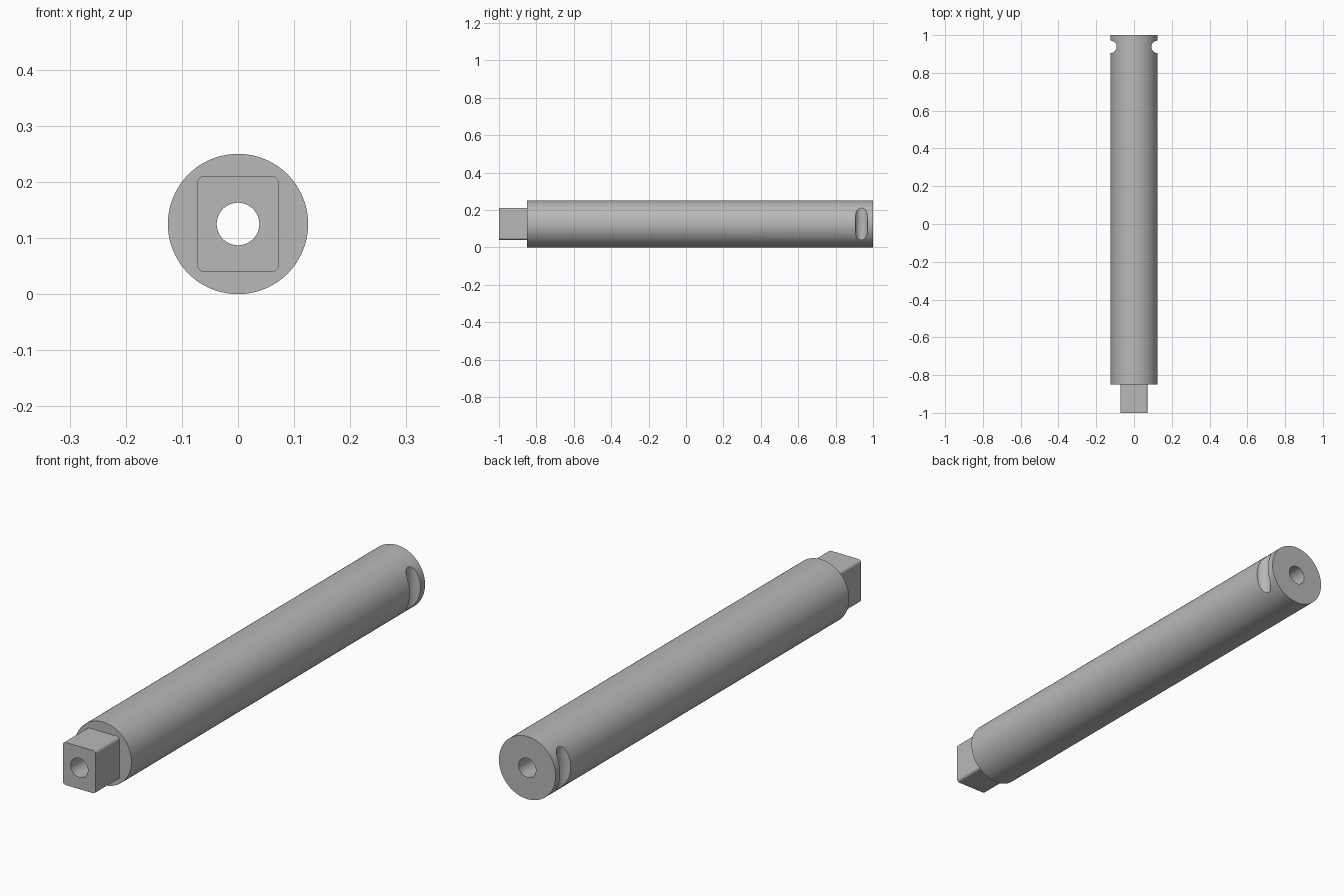
import bpy, bmesh, math
from mathutils import Matrix

default = bpy.data.objects.get("Cube")
if default:
    bpy.data.objects.remove(default, do_unlink=True)

R = 0.125          # shaft radius, also the axis height
FRONT, SHOULDER, BACK = -1.0, -0.85, 1.0

steel = bpy.data.materials.new("grey steel")
steel.use_nodes = True
grey = (0.48, 0.48, 0.48, 1)
steel.diffuse_color = grey
steel.node_tree.nodes["Principled BSDF"].inputs["Base Color"].default_value = grey


def make_object(name, bm):
    mesh = bpy.data.meshes.new(name)
    bm.to_mesh(mesh)
    bm.free()
    mesh.materials.append(steel)
    obj = bpy.data.objects.new(name, mesh)
    bpy.context.collection.objects.link(obj)
    return obj


def cylinder(name, radius, length, centre, axis, sides):
    bm = bmesh.new()
    turn = Matrix.Rotation(math.pi / 2, 4, 'X') if axis == 'Y' else Matrix()
    bmesh.ops.create_cone(bm, cap_ends=True, segments=sides, radius1=radius,
                          radius2=radius, depth=length,
                          matrix=Matrix.Translation(centre) @ turn)
    return make_object(name, bm)


def combine(target, tool, operation):
    mod = target.modifiers.new(operation.lower(), 'BOOLEAN')
    mod.operation = operation
    mod.solver = 'EXACT'
    mod.object = tool
    bpy.context.view_layer.objects.active = target
    bpy.ops.object.modifier_apply(modifier=mod.name)
    bpy.data.objects.remove(tool, do_unlink=True)


# Round shaft
shaft = cylinder("shaft", R, BACK - SHOULDER, (0, (BACK + SHOULDER) / 2, R), 'Y', 96)

# Rectangular drive end with rounded long edges, set a little into the shaft
bm = bmesh.new()
tang_back = SHOULDER + 0.05
bmesh.ops.create_cube(bm, size=1, matrix=Matrix.Translation((0, (FRONT + tang_back) / 2, R))
                      @ Matrix.Diagonal((0.145, tang_back - FRONT, 0.17, 1)))
long_edges = [e for e in bm.edges if abs(e.verts[0].co.y - e.verts[1].co.y) > 0.1]
bmesh.ops.bevel(bm, geom=long_edges, offset=0.012, segments=5, profile=0.5, affect='EDGES')
combine(shaft, make_object("drive_end", bm), 'UNION')

# Bore through the whole length
combine(shaft, cylinder("bore", 0.038, 2.4, (0, 0, R), 'Y', 48), 'DIFFERENCE')

# Round notches across both sides near the back
for side in (-1, 1):
    notch = cylinder("notch", 0.033, 0.5, (side * 0.125, 0.938, R), 'Z', 48)
    combine(shaft, notch, 'DIFFERENCE')

# Smooth curved faces, crisp edges
bpy.ops.object.select_all(action='DESELECT')
shaft.select_set(True)
bpy.context.view_layer.objects.active = shaft
bpy.ops.object.shade_smooth_by_angle(angle=math.radians(30))
weighted = shaft.modifiers.new("weighted normals", 'WEIGHTED_NORMAL')
weighted.keep_sharp = True
